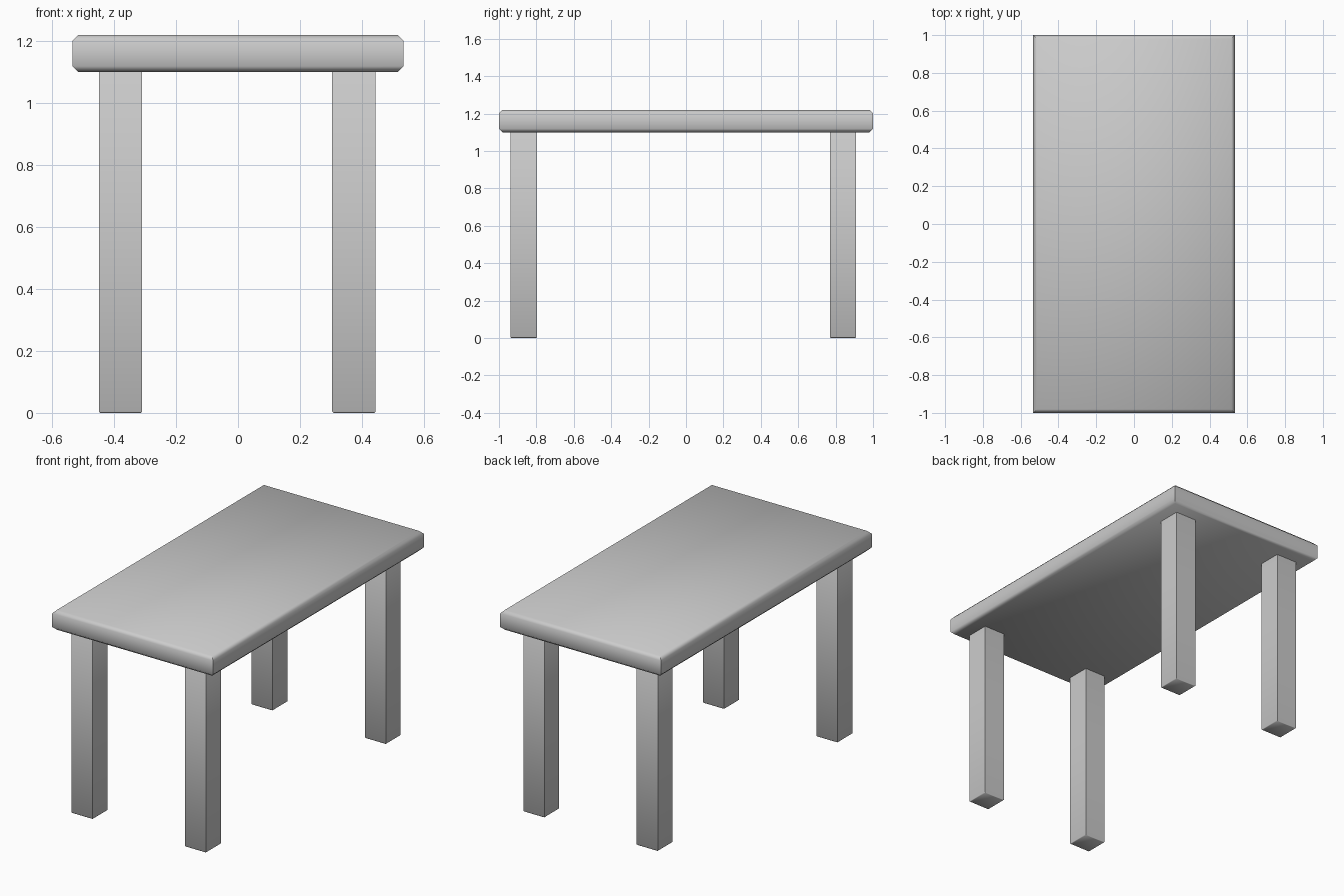
import bpy
import bmesh
import math

if "Cube" in bpy.data.objects:
    bpy.data.objects.remove(bpy.data.objects["Cube"])


def slab(name, center, size, chamfer):
    """Box whose top and bottom rims are chamfered; upright corners stay sharp."""
    bm = bmesh.new()
    bmesh.ops.create_cube(bm, size=1.0)
    bmesh.ops.scale(bm, vec=size, verts=bm.verts)
    rims = [e for e in bm.edges if abs(e.verts[0].co.z - e.verts[1].co.z) < 1e-6]
    bmesh.ops.bevel(bm, geom=rims, offset=chamfer, segments=1,
                    affect='EDGES', profile=0.5)
    bmesh.ops.recalc_face_normals(bm, faces=bm.faces)
    mesh = bpy.data.meshes.new(name)
    bm.to_mesh(mesh)
    bm.free()
    obj = bpy.data.objects.new(name, mesh)
    obj.location = center
    bpy.context.collection.objects.link(obj)
    # smooth across the chamfers, keep the upright corners crisp
    bpy.ops.object.select_all(action='DESELECT')
    obj.select_set(True)
    bpy.context.view_layer.objects.active = obj
    bpy.ops.object.shade_smooth_by_angle(angle=math.radians(50))
    return obj


# Table top
TOP_Z, UNDER_Z = 1.22, 1.10
slab("table_top", (0, 0, (TOP_Z + UNDER_Z) / 2),
     (1.068, 2.0, TOP_Z - UNDER_Z), 0.019)

# Four square legs, just entering the underside of the top
LEG = 0.14
leg_height = UNDER_Z + 0.005
for side, x in (("left", -0.379), ("right", 0.374)):
    for end, y in (("front", -0.867), ("back", 0.839)):
        slab(f"{end}_{side}_leg", (x, y, leg_height / 2),
             (LEG, LEG, leg_height), 0.004)
